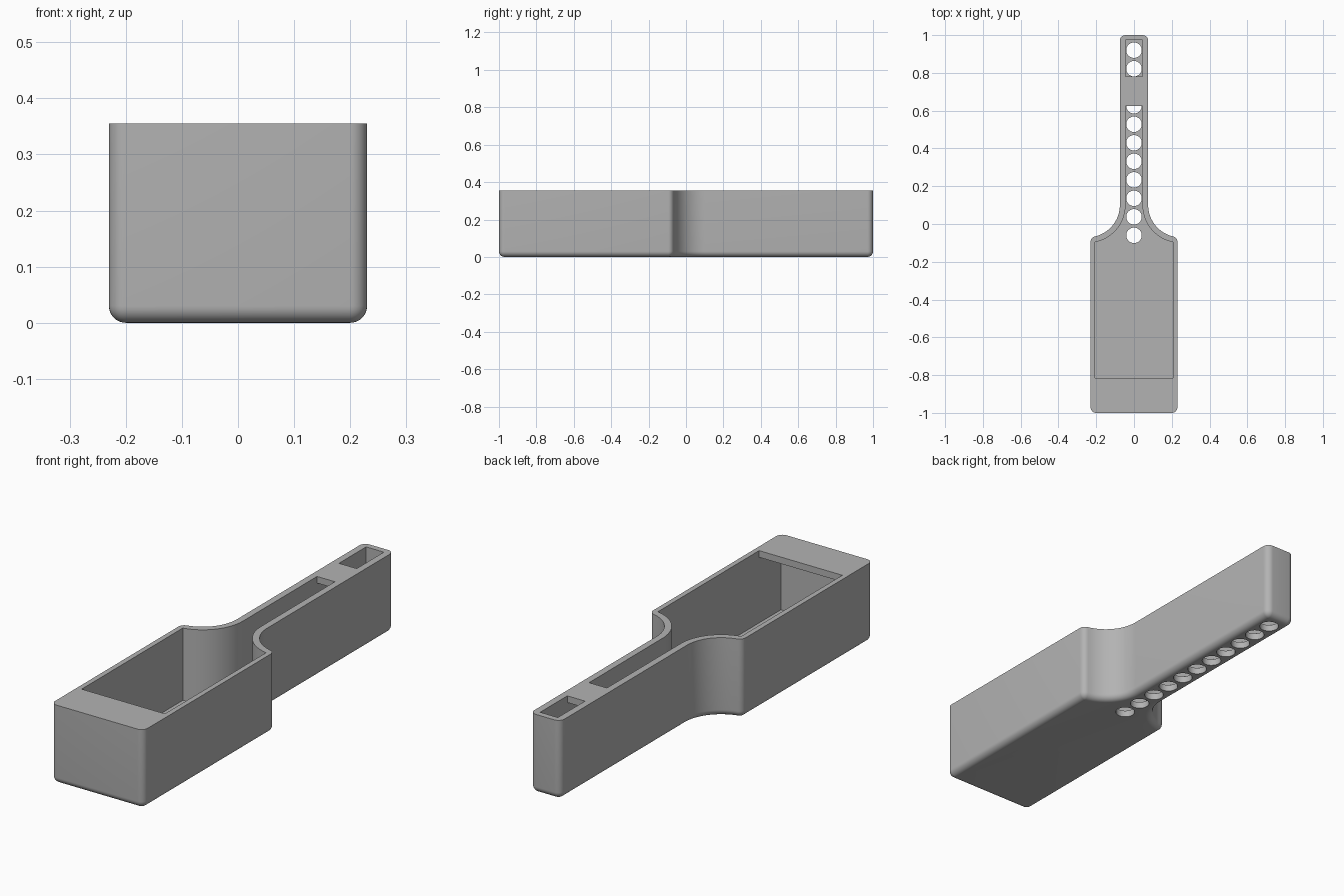
import bpy, bmesh
from math import sin, cos, pi, sqrt, atan2

if "Cube" in bpy.data.objects:
    bpy.data.objects.remove(bpy.data.objects["Cube"], do_unlink=True)

HEIGHT, FLOOR, PLATE = 0.355, 0.03, 0.03
FILLET = 0.03
HALF_W, HALF_HANDLE = 0.23, 0.075
NECK_R, NECK_Y = 0.17, 0.10
NECK_X = HALF_HANDLE + NECK_R

grey = bpy.data.materials.new("plain grey")
grey.use_nodes = True
colour = (0.45, 0.45, 0.45, 1)
grey.diffuse_color = colour
grey.node_tree.nodes["Principled BSDF"].inputs["Base Color"].default_value = colour


def arc(cx, cy, r, a0, a1, n):
    return [(cx + r * cos(a0 + (a1 - a0) * i / n), cy + r * sin(a0 + (a1 - a0) * i / n))
            for i in range(n + 1)]


def mirrored(half):
    return half + [(-x, y) for x, y in reversed(half)]


def outer_outline(inset):
    """Paddle outline moved inwards, with rounded corners."""
    r = FILLET - inset
    cx = HALF_W - FILLET
    cy = NECK_Y - sqrt((NECK_R + FILLET) ** 2 - (NECK_X - cx) ** 2)
    a = atan2(NECK_Y - cy, NECK_X - cx)
    half = arc(cx, FILLET - 1, r, -pi / 2, 0, 8)
    half += arc(cx, cy, r, 0, a, 8)
    half += arc(NECK_X, NECK_Y, NECK_R + inset, a + pi, pi, 20)[1:]
    half += arc(HALF_HANDLE - FILLET, 1 - FILLET, r, 0, pi / 2, 8)
    return mirrored(half)


def inner_outline():
    """Cavity outline with sharp corners."""
    side, slot, r = 0.207, 0.044, 0.20
    start = pi + atan2(sqrt(r * r - (NECK_X - side) ** 2), NECK_X - side)
    half = [(side, -0.97)]
    half += arc(NECK_X, NECK_Y, r, start, pi, 20)
    half = [(max(x, slot), y) for x, y in half] + [(slot, 0.973)]
    return mirrored(half)


def loft(name, rings):
    """Closed solid through (outline, height) rings."""
    bm = bmesh.new()
    loops = [[bm.verts.new((x, y, z)) for x, y in pts] for pts, z in rings]
    n = len(loops[0])
    for low, high in zip(loops, loops[1:]):
        for i in range(n):
            j = (i + 1) % n
            bm.faces.new((low[i], low[j], high[j], high[i]))
    bm.faces.new(loops[0][::-1])
    bm.faces.new(loops[-1])
    mesh = bpy.data.meshes.new(name)
    bm.to_mesh(mesh)
    bm.free()
    ob = bpy.data.objects.new(name, mesh)
    bpy.context.collection.objects.link(ob)
    return ob


def box(name, y0, y1, z0, z1):
    return loft(name, [([(-1, y0), (1, y0), (1, y1), (-1, y1)], z) for z in (z0, z1)])


def cut(ob, cutter):
    """Subtract the cutter, then remove it."""
    mod = ob.modifiers.new("cut", "BOOLEAN")
    mod.operation, mod.solver, mod.object = "DIFFERENCE", "EXACT", cutter
    deps = bpy.context.evaluated_depsgraph_get()
    mesh = bpy.data.meshes.new_from_object(ob.evaluated_get(deps))
    ob.modifiers.clear()
    ob.data = mesh
    bpy.data.objects.remove(cutter, do_unlink=True)


# Outer shell with a rounded bottom edge
steps = 8
rings = []
for i in range(steps + 1):
    t = pi / 2 * i / steps
    rings.append((outer_outline(min(FILLET * (1 - sin(t)), FILLET - 0.0004)), FILLET * (1 - cos(t))))
rings.append((outer_outline(0), HEIGHT))
body = loft("tray_body", rings)

# Cavity, left solid at the top for the front deck and the handle bridge
cavity = loft("cavity_cutter", [(inner_outline(), FLOOR), (inner_outline(), 0.5)])
for y0, y1 in ((-1.2, -0.815), (0.625, 0.78)):
    cut(cavity, box("deck_cutter", y0, y1, HEIGHT - PLATE, 0.6))
cut(body, cavity)

# Row of round drain holes through the floor
for k in range(11):
    ring = arc(0, 0.92 - 0.098 * k, 0.041, 0, 2 * pi, 32)[:-1]
    cut(body, loft("hole_cutter", [(ring, -0.1), (ring, 0.1)]))

body.data.materials.clear()
body.data.materials.append(grey)
bpy.ops.object.select_all(action="DESELECT")
body.select_set(True)
bpy.context.view_layer.objects.active = body
bpy.ops.object.shade_smooth_by_angle(angle=pi / 6)
